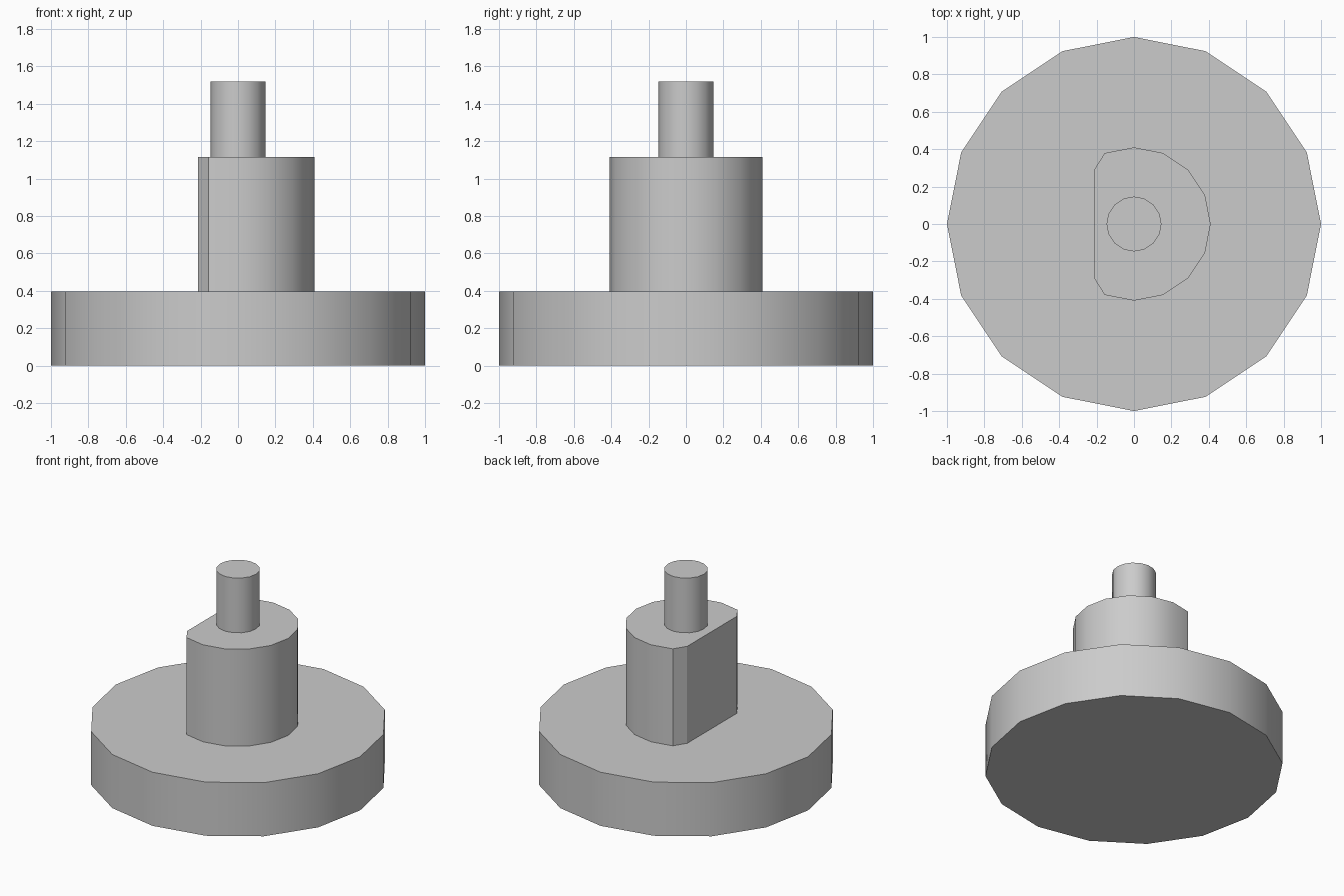
import bpy
import bmesh
import math

if "Cube" in bpy.data.objects:
    bpy.data.objects.remove(bpy.data.objects["Cube"], do_unlink=True)

grey = bpy.data.materials.new("plain grey")
grey.use_nodes = True
colour = (0.6, 0.6, 0.6, 1)
grey.diffuse_color = colour
grey.node_tree.nodes["Principled BSDF"].inputs["Base Color"].default_value = colour


def add_cylinder(name, radius, bottom, top, sides=16, flat_x=None):
    """Upright prism; flat_x flattens the -x side by pulling corners onto a plane."""
    points = []
    for i in range(sides):
        a = math.tau * i / sides
        x, y = radius * math.cos(a), radius * math.sin(a)
        if flat_x is None:
            points.append((x, y))
        elif x >= flat_x:
            points.append((x, y))
        elif abs(y) > radius * 0.6:
            points.append((flat_x, y))
    bm = bmesh.new()
    base = bm.faces.new([bm.verts.new((x, y, bottom)) for x, y in points])
    walls = bmesh.ops.extrude_face_region(bm, geom=[base], use_keep_orig=True)
    lifted = [g for g in walls["geom"] if isinstance(g, bmesh.types.BMVert)]
    bmesh.ops.translate(bm, verts=lifted, vec=(0, 0, top - bottom))
    bmesh.ops.recalc_face_normals(bm, faces=bm.faces)
    mesh = bpy.data.meshes.new(name)
    bm.to_mesh(mesh)
    bm.free()
    mesh.materials.append(grey)
    obj = bpy.data.objects.new(name, mesh)
    bpy.context.collection.objects.link(obj)
    bpy.ops.object.select_all(action="DESELECT")
    obj.select_set(True)
    bpy.context.view_layer.objects.active = obj
    bpy.ops.object.shade_smooth_by_angle(angle=math.radians(30))
    return obj


# Wide base disc
add_cylinder("base_disc", 1.0, 0, 0.397)
# Hub with one flattened side
add_cylinder("flatted_hub", 0.41, 0.397, 1.115, flat_x=-0.213)
# Thin pin on top
add_cylinder("top_pin", 0.147, 1.115, 1.52)
